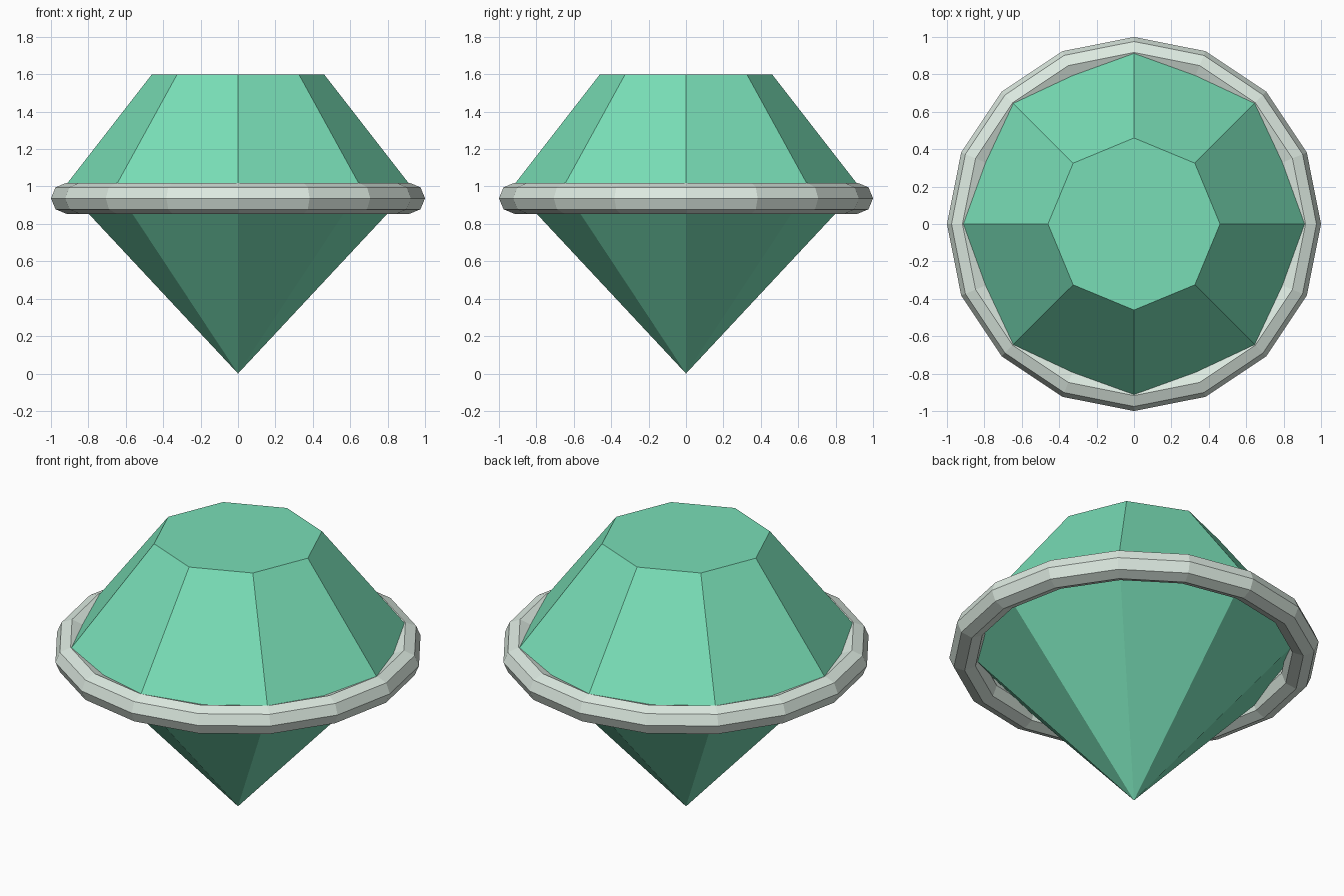
import bpy, bmesh
from math import cos, sin, tau

if "Cube" in bpy.data.objects:
    bpy.data.objects.remove(bpy.data.objects["Cube"])


def lathe(name, loops, sides, color, closed=False):
    """Build a flat-faced solid from (radius, z) rings; radius 0 makes a point."""
    bm = bmesh.new()
    rings = []
    for r, z in loops:
        if r == 0:
            rings.append([bm.verts.new((0, 0, z))] * sides)
        else:
            rings.append([bm.verts.new((r * cos(tau * i / sides), r * sin(tau * i / sides), z))
                          for i in range(sides)])
    pairs = list(zip(rings, rings[1:]))
    if closed:
        pairs.append((rings[-1], rings[0]))
    else:
        bm.faces.new(rings[-1])
    for a, b in pairs:
        for i in range(sides):
            j = (i + 1) % sides
            bm.faces.new(dict.fromkeys((a[i], a[j], b[j], b[i])))
    bmesh.ops.recalc_face_normals(bm, faces=bm.faces)
    mesh = bpy.data.meshes.new(name)
    bm.to_mesh(mesh)
    bm.free()
    mat = bpy.data.materials.new(name + "_color")
    mat.diffuse_color = color
    mat.use_nodes = True
    mat.node_tree.nodes["Principled BSDF"].inputs["Base Color"].default_value = mat.diffuse_color
    mesh.materials.append(mat)
    obj = bpy.data.objects.new(name, mesh)
    bpy.context.collection.objects.link(obj)
    return obj


# Eight-sided cut stone: bottom point, girdle, flat table
lathe("gem", [(0, 0), (0.93, 0.995), (0.46, 1.6)], 8, (0.19, 0.73, 0.47, 1))

# Faceted band around the girdle: octagonal section, sixteen segments
section = [(0.917 + 0.083 * cos(tau * k / 8), 0.937 + 0.083 * sin(tau * k / 8))
           for k in range(8)]
lathe("band", section, 16, (0.72, 0.82, 0.75, 1), closed=True)
